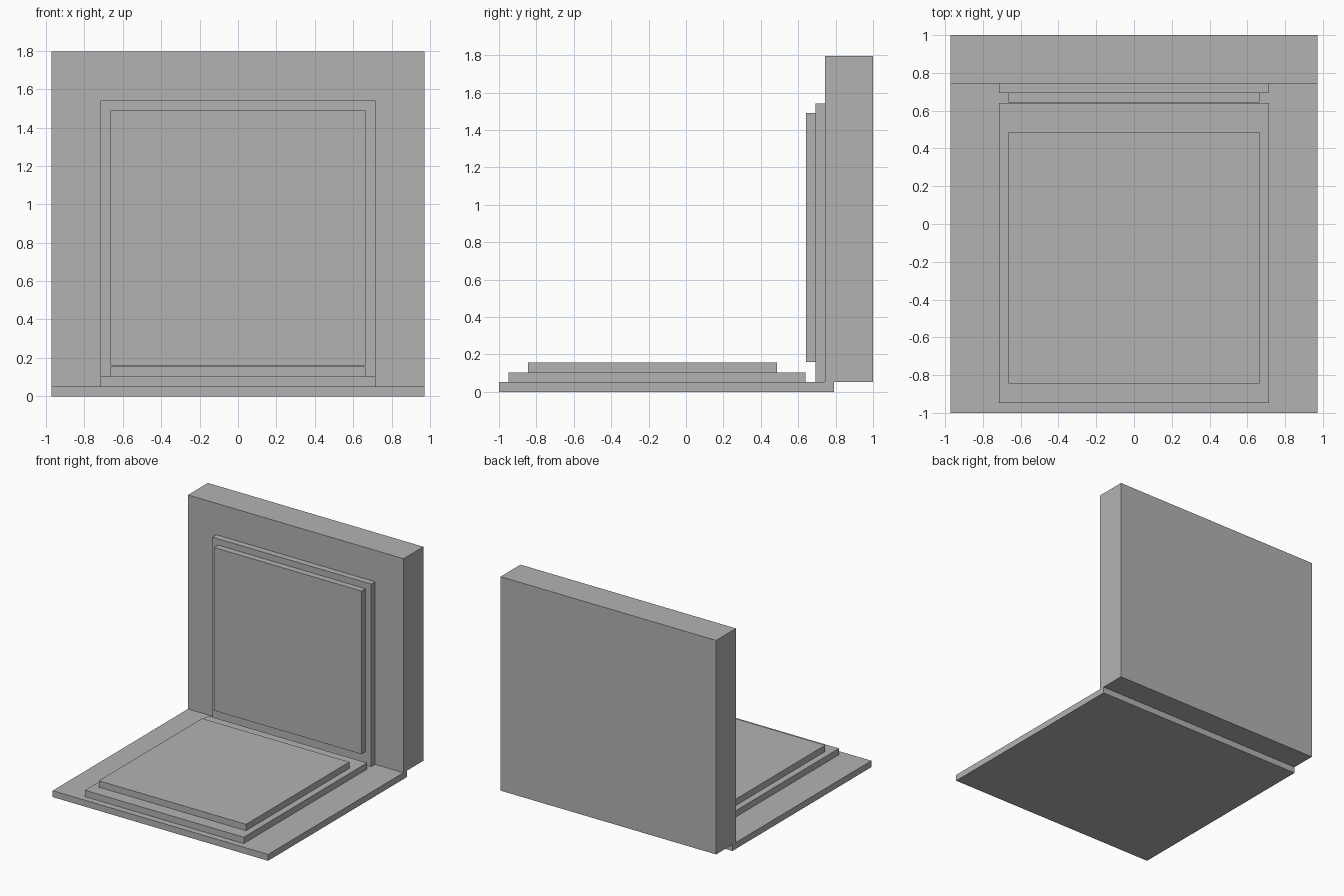
import bpy

cube = bpy.data.objects.get("Cube")
if cube:
    bpy.data.objects.remove(cube, do_unlink=True)

# Single plain grey for every slab
grey = bpy.data.materials.new("plain_grey")
grey.use_nodes = True
colour = (0.45, 0.45, 0.45, 1)
grey.diffuse_color = colour
grey.node_tree.nodes["Principled BSDF"].inputs["Base Color"].default_value = colour


def slab(name, half_width, y_range, z_range):
    """Flat box centred on x, spanning the given depth and height."""
    (y0, y1), (z0, z1) = y_range, z_range
    bpy.ops.mesh.primitive_cube_add(size=1, location=(0, (y0 + y1) / 2, (z0 + z1) / 2))
    obj = bpy.context.object
    obj.name = obj.data.name = name
    obj.scale = (2 * half_width, y1 - y0, z1 - z0)
    bpy.ops.object.transform_apply(location=False, rotation=False, scale=True)
    obj.data.materials.append(grey)
    return obj


WIDE, MIDDLE, NARROW = 0.972, 0.716, 0.664

# Stepped floor
slab("floor_base", WIDE, (-1, 0.79), (0, 0.052))
slab("floor_step", MIDDLE, (-0.948, 0.64), (0.052, 0.104))
slab("floor_top", NARROW, (-0.845, 0.486), (0.104, 0.156))

# Stepped upright wall
slab("wall_base", WIDE, (0.744, 1), (0.052, 1.797))
slab("wall_step", MIDDLE, (0.693, 0.744), (0.052, 1.541))
slab("wall_front", NARROW, (0.642, 0.693), (0.16, 1.49))
